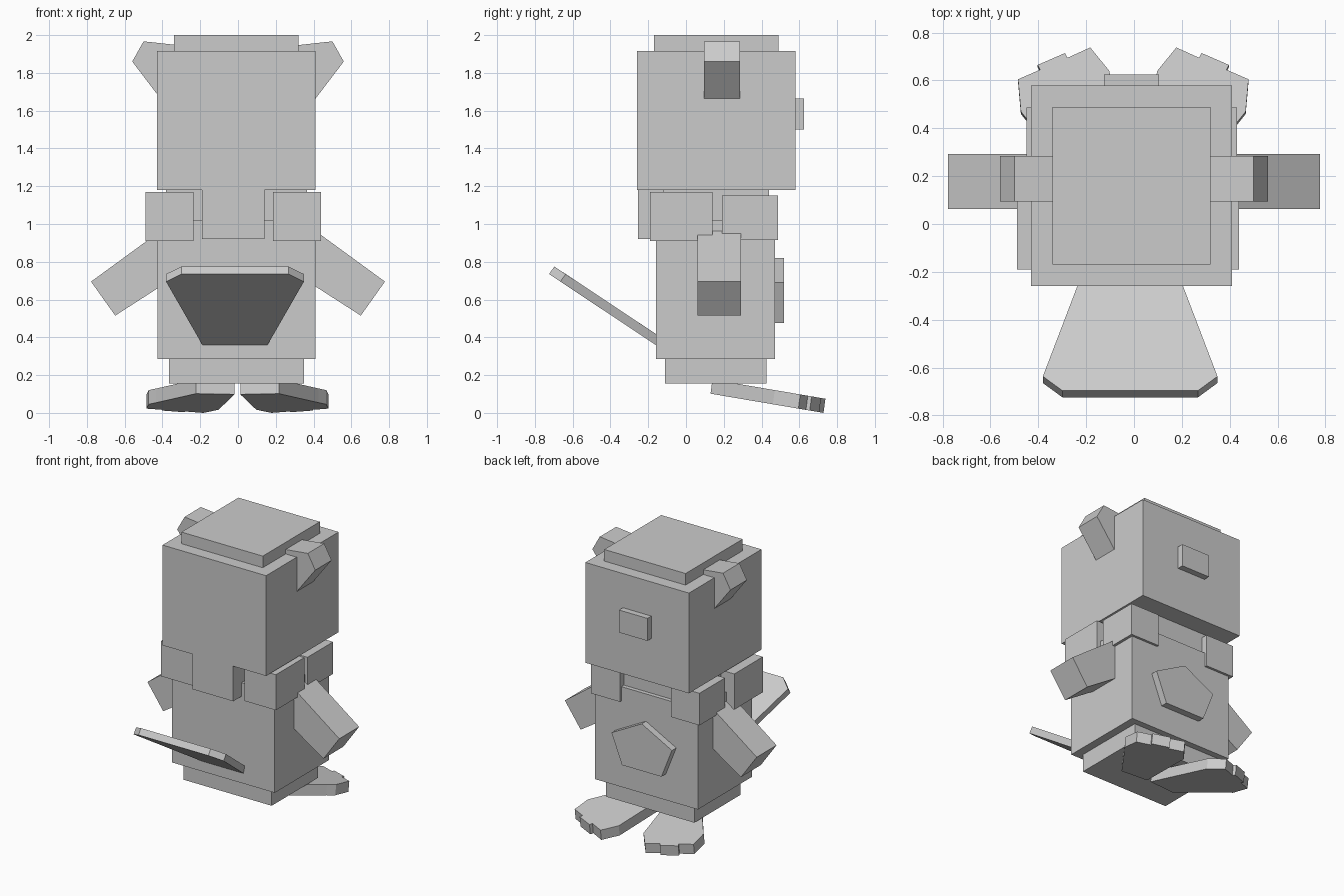
import bpy, bmesh
from mathutils import Vector

cube = bpy.data.objects.get("Cube")
if cube:
    bpy.data.objects.remove(cube, do_unlink=True)

grey = bpy.data.materials.new("plain_grey")
grey.use_nodes = True
COLOUR = (0.6, 0.6, 0.6, 1)
grey.diffuse_color = COLOUR
grey.node_tree.nodes["Principled BSDF"].inputs["Base Color"].default_value = COLOUR


def prism(name, outline, sweep):
    """Closed solid: a flat outline of 3D points swept along a vector."""
    bm = bmesh.new()
    sweep = Vector(sweep)
    a = [bm.verts.new(p) for p in outline]
    b = [bm.verts.new(Vector(p) + sweep) for p in outline]
    bm.faces.new(a)
    bm.faces.new(b[::-1])
    n = len(a)
    for i in range(n):
        j = (i + 1) % n
        bm.faces.new((a[i], b[i], b[j], a[j]))
    bmesh.ops.recalc_face_normals(bm, faces=bm.faces)
    mesh = bpy.data.meshes.new(name)
    bm.to_mesh(mesh)
    bm.free()
    mesh.materials.append(grey)
    obj = bpy.data.objects.new(name, mesh)
    bpy.context.collection.objects.link(obj)
    return obj


def box(name, x, y, z):
    base = [(x[0], y[0], z[0]), (x[1], y[0], z[0]), (x[1], y[1], z[0]), (x[0], y[1], z[0])]
    return prism(name, base, (0, 0, z[1] - z[0]))


# Head, cap and nose
box("head", (-0.43, 0.41), (-0.26, 0.58), (1.18, 1.915))
box("head_cap", (-0.34, 0.32), (-0.17, 0.49), (1.9, 2.0))
box("nose", (-0.125, 0.105), (0.55, 0.625), (1.50, 1.665))

# Torso stack
box("neck", (-0.38, 0.365), (-0.12, 0.44), (1.0, 1.19))
box("body", (-0.425, 0.41), (-0.16, 0.47), (0.285, 1.02))
box("hips", (-0.365, 0.35), (-0.11, 0.425), (0.155, 0.3))

# Collar blocks
box("collar_middle", (-0.19, 0.14), (-0.255, -0.1), (0.92, 1.185))
box("collar_front_right", (-0.49, -0.235), (-0.19, 0.14), (0.91, 1.17))
box("collar_front_left", (0.185, 0.44), (-0.19, 0.14), (0.91, 1.17))
box("collar_back_right", (-0.45, -0.22), (0.19, 0.487), (0.915, 1.15))
box("collar_back_left", (0.195, 0.43), (0.19, 0.487), (0.915, 1.15))

# Paired ears, arms and feet
EAR = [(0.40, 1.65), (0.56, 1.86), (0.50, 1.967), (0.30, 1.945), (0.30, 1.72)]
ARM = [(0.36, 1.0), (0.778, 0.695), (0.65, 0.515), (0.30, 0.74)]
FOOT = [(0.015, 0.15), (0.22, 0.13), (0.43, 0.41), (0.47, 0.46), (0.482, 0.595),
        (0.39, 0.635), (0.40, 0.655), (0.285, 0.705), (0.275, 0.685), (0.18, 0.728),
        (0.10, 0.63)]
for side, s in (("left", 1), ("right", -1)):
    prism(side + "_ear", [(s * x, 0.095, z) for x, z in EAR], (0, 0.19, 0))
    prism(side + "_arm", [(s * x, 0.062, z) for x, z in ARM], (0, 0.23, 0))
    # Soles slope down towards the toes
    prism(side + "_foot", [(s * x - 0.003, y, 0.17 * (0.728 - y)) for x, y in FOOT],
          (0, 0.01, 0.075))

# Belly badge
BADGE = [(0, 0.82), (0.245, 0.69), (0.16, 0.475), (-0.16, 0.475), (-0.245, 0.69)]
prism("belly_badge", [(x - 0.005, 0.45, z) for x, z in BADGE], (0, 0.07, 0))

# Flat flared tail with clipped corners
TAIL = [(0.157, -0.12, 0.333), (0.365, -0.665, 0.695), (0.283, -0.725, 0.735)]
half = [(x, y, z) for x, y, z in TAIL]
prism("tail", [(x - 0.016, y, z) for x, y, z in half]
      + [(-x - 0.016, y, z) for x, y, z in half[::-1]], (0, 0.028, 0.04))
